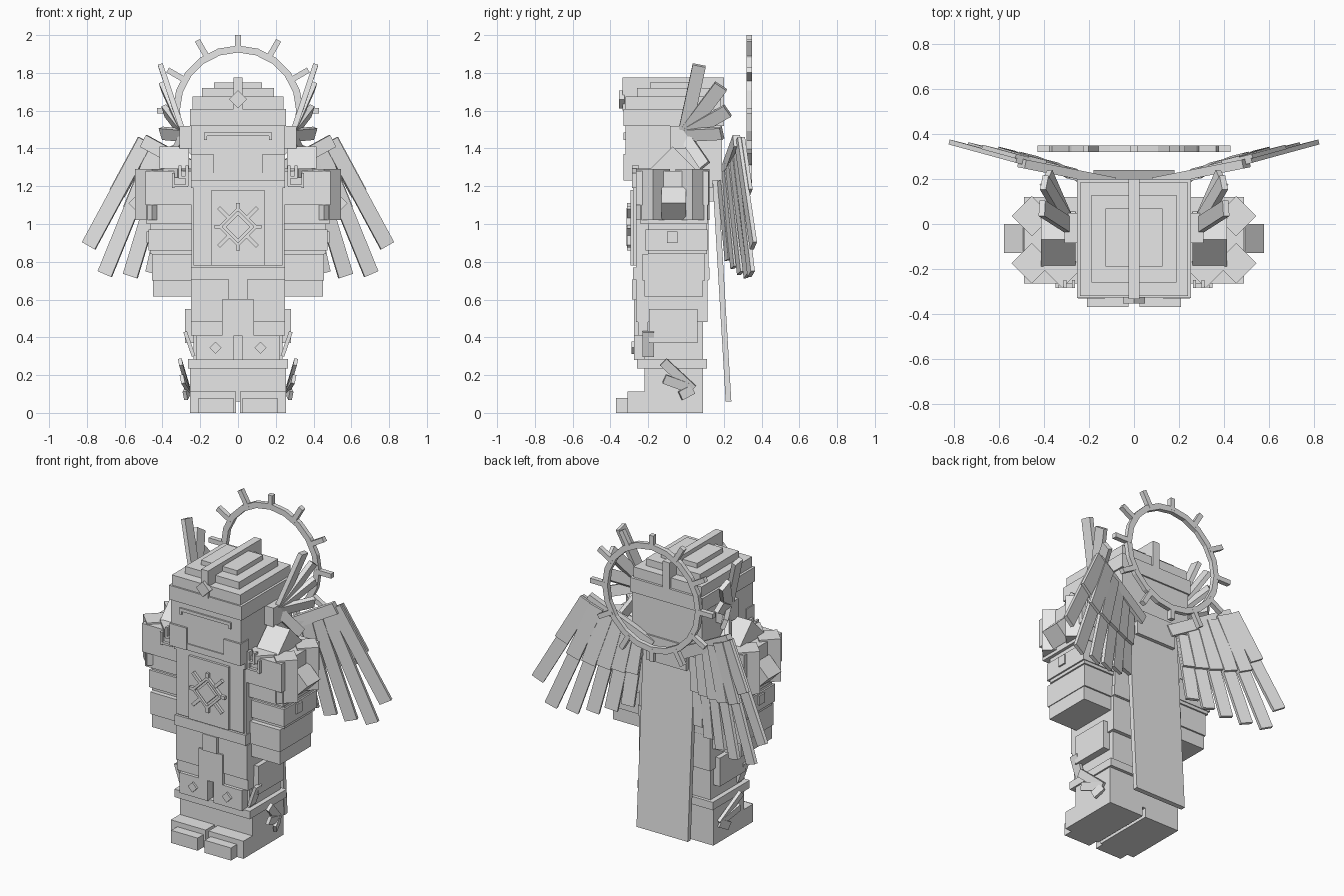
import bpy, bmesh, math
from mathutils import Matrix, Vector

if "Cube" in bpy.data.objects:
    bpy.data.objects.remove(bpy.data.objects["Cube"], do_unlink=True)

grey = bpy.data.materials.new("plain grey")
grey.use_nodes = True
GREY = (0.8, 0.8, 0.8, 1)
grey.diffuse_color = GREY
for node in grey.node_tree.nodes:
    if node.type == 'BSDF_PRINCIPLED':
        node.inputs["Base Color"].default_value = GREY


def finish(name, bm, mirror=False):
    bmesh.ops.recalc_face_normals(bm, faces=bm.faces[:])
    mesh = bpy.data.meshes.new(name)
    bm.to_mesh(mesh)
    bm.free()
    mesh.materials.append(grey)
    ob = bpy.data.objects.new(name, mesh)
    bpy.context.scene.collection.objects.link(ob)
    if mirror:
        ob.modifiers.new("mirror", 'MIRROR').use_mirror_merge = False
    return ob


def box(name, x, y, z, mirror=False):
    """Box from (min, max) pairs; a single x number means symmetric about the middle."""
    if not isinstance(x, tuple):
        x = (-x, x)
    bm = bmesh.new()
    mid = Vector([(a + b) / 2 for a, b in (x, y, z)])
    size = [b - a for a, b in (x, y, z)]
    bmesh.ops.create_cube(bm, size=1, matrix=Matrix.Translation(mid) @ Matrix.Diagonal((*size, 1)))
    return finish(name, bm, mirror)


def bar(name, a, b, width, thick, facing, mirror=False):
    """Flat bar from a to b whose broad side faces the given direction."""
    a, b = Vector(a), Vector(b)
    d = (b - a).normalized()
    w = d.cross(Vector(facing)).normalized()
    n = w.cross(d)
    frame = Matrix((w, n, d)).transposed().to_4x4()
    bm = bmesh.new()
    bmesh.ops.create_cube(bm, size=1, matrix=Matrix.Translation((a + b) / 2) @ frame
                          @ Matrix.Diagonal((width, thick, (b - a).length, 1)))
    return finish(name, bm, mirror)


def diamond(name, centre, r, depth, axis, mirror=False):
    """Four-sided prism with its points along the two other axes."""
    turn = {'X': Matrix.Rotation(math.pi / 2, 4, 'Y'),
            'Y': Matrix.Rotation(math.pi / 2, 4, 'X'), 'Z': Matrix()}[axis]
    bm = bmesh.new()
    bmesh.ops.create_cone(bm, cap_ends=True, segments=4, radius1=r, radius2=r, depth=depth,
                          matrix=Matrix.Translation(centre) @ turn)
    return finish(name, bm, mirror)


# Helmet with stepped crown
box("head", 0.245, (-0.32, 0.19), (1.23, 1.61))
box("brow_band", 0.255, (-0.33, 0.2), (1.52, 1.61))
box("crown_step_low", 0.24, (-0.32, 0.185), (1.61, 1.675))
box("crown_step_mid", 0.19, (-0.26, 0.13), (1.675, 1.72))
box("crown_step_top", 0.127, (-0.19, 0.07), (1.72, 1.75))
box("crest", 0.024, (-0.335, 0.2), (1.6, 1.775))
diamond("brow_gem", (0, -0.34, 1.66), 0.048, 0.03, 'Y')
box("visor_bar", 0.18, (-0.33, -0.3), (1.465, 1.485))
box("visor_end", (0.165, 0.18), (-0.33, -0.3), (1.445, 1.485), True)
box("cheek_guard", (0.13, 0.25), (-0.332, -0.25), (1.23, 1.37), True)
box("chin_guard", 0.13, (-0.327, -0.25), (1.23, 1.27))
box("ear_block", (0.24, 0.31), (-0.085, 0.05), (1.4, 1.52), True)

# Fanned head feathers
for tip, width in (((0.41, 0.07, 1.84), 0.07), ((0.4, 0.185, 1.73), 0.075),
                   ((0.385, 0.22, 1.6), 0.07), ((0.4, 0.19, 1.48), 0.065),
                   ((0.37, 0.1, 1.31), 0.06)):
    bar("head_feather", (0.285, -0.01, 1.47), tip, width, 0.028, (1, 0, -0.3), True)

# Torso
box("torso", 0.245, (-0.265, 0.12), (0.7, 1.25))
box("collar", 0.25, (-0.285, 0.14), (1.19, 1.235))
box("chest_plate", 0.235, (-0.28, -0.2), (0.78, 1.2))
box("chest_panel", 0.14, (-0.295, -0.2), (0.78, 1.18))
box("belt", 0.25, (-0.28, 0.125), (0.705, 0.77))

# Sun emblem
HUB = Vector((0, -0.3, 0.985))
diamond("sun_gem", HUB, 0.065, 0.03, 'Y')
for i in range(4):
    a, b = i * math.pi / 2, (i + 1) * math.pi / 2
    spot = lambda t, r: HUB + Vector((math.cos(t) * r, 0, math.sin(t) * r))
    bar("sun_frame", spot(a, 0.095), spot(b, 0.095), 0.015, 0.03, (0, 1, 0))
    bar("sun_ray", spot(a, 0.08), spot(a, 0.125), 0.02, 0.025, (0, 1, 0))
    bar("sun_ray", spot(a + math.pi / 4, 0.07), spot(a + math.pi / 4, 0.145), 0.02, 0.025, (0, 1, 0))

# Hips, legs and boots
box("hips", 0.25, (-0.265, 0.115), (0.48, 0.7))
box("legs", 0.235, (-0.22, 0.09), (0.06, 0.5))
box("leg", (0.01, 0.255), (-0.22, 0.09), (0, 0.25), True)
box("thigh_plate", (0.08, 0.25), (-0.255, -0.2), (0.41, 0.49), True)
box("tabard_clasp", 0.05, (-0.285, -0.2), (0.6, 0.705))
box("tabard", 0.085, (-0.275, -0.2), (0.41, 0.6))
box("outer_leg_plate", (0.22, 0.28), (-0.195, 0.06), (0.37, 0.55), True)
box("knee_plate", (0.02, 0.22), (-0.275, -0.2), (0.28, 0.41), True)
diamond("knee_gem", (0.12, -0.278, 0.345), 0.032, 0.02, 'Y', True)
bar("knee_flare", (0.235, -0.2, 0.3), (0.28, -0.2, 0.43), 0.06, 0.02, (1, 0, 0), True)
box("boot_cuff", 0.265, (-0.26, 0.11), (0.235, 0.285))
box("boot", (0.01, 0.255), (-0.31, 0), (0, 0.112), True)
box("toe_cap", (0.025, 0.21), (-0.37, -0.3), (0, 0.08), True)
for tip in ((0.305, -0.12, 0.27), (0.295, -0.115, 0.18), (0.28, -0.03, 0.09)):
    bar("ankle_feather", (0.262, 0.035, 0.125), tip, 0.05, 0.02, (1, 0, -0.2), True)

# Arms
box("hand", (0.25, 0.45), (-0.22, 0.09), (0.615, 0.73), True)
box("gauntlet", (0.24, 0.455), (-0.23, 0.1), (0.7, 0.84), True)
box("forearm", (0.24, 0.465), (-0.2, 0.11), (0.84, 1.0), True)
box("forearm_band", (0.24, 0.475), (-0.215, 0.115), (0.86, 0.97), True)
box("forearm_stud", (0.46, 0.485), (-0.1, -0.045), (0.9, 0.96), True)
box("upper_arm", (0.24, 0.485), (-0.24, 0.115), (1.0, 1.11), True)
box("pauldron", (0.24, 0.49), (-0.265, 0.12), (1.1, 1.28), True)

# Shoulder ornaments
diamond("shoulder_ridge", (0.338, -0.07, 1.285), 0.125, 0.155, 'X', True)
diamond("side_boss", (0.495, -0.065, 1.11), 0.085, 0.13, 'Y', True)
for y in (-0.175, 0.035):
    diamond("corner_stud", (0.455, y, 1.155), 0.09, 0.27, 'Z', True)
diamond("front_stud", (0.32, -0.195, 1.27), 0.09, 0.05, 'Z', True)
for x, low, high in ((0.262, 1.2, 1.31), (0.3, 1.24, 1.31), (0.335, 1.19, 1.27)):
    box("key_upright", (x, x + 0.015), (-0.285, -0.25), (low, high), True)
for z, end in ((1.195, 0.35), (1.24, 0.315)):
    box("key_bar", (0.265, end), (-0.283, -0.25), (z, z + 0.014), True)

# Wings: long flight feathers under a shorter covert row
feathers = (((0.49, 0.275, 1.44), (0.79, 0.357, 0.885)),
            ((0.43, 0.265, 1.41), (0.705, 0.345, 0.735)),
            ((0.375, 0.245, 1.37), (0.57, 0.325, 0.725)),
            ((0.32, 0.225, 1.33), (0.45, 0.29, 0.74)),
            ((0.26, 0.205, 1.28), (0.345, 0.255, 0.77)),
            ((0.21, 0.185, 1.23), (0.25, 0.225, 0.81)))
for top, tip in feathers:
    top, tip = Vector(top), Vector(tip)
    shift = Vector((0, 0.018, 0))
    bar("flight_feather", top, tip, 0.08, 0.022, (-0.25, 1, 0), True)
    bar("covert_feather", top + shift, top.lerp(tip, 0.5) + shift, 0.088, 0.02, (-0.25, 1, 0), True)
bar("wing_arm", (0.1, 0.19, 1.22), (0.5, 0.27, 1.44), 0.07, 0.04, (-0.2, 1, 0), True)
box("back_mount", 0.14, (0.1, 0.2), (1.12, 1.28))

# Cape
bar("cape", (0, 0.155, 1.24), (0, 0.225, 0.06), 0.36, 0.03, (0, 1, 0))

# Halo ring and spokes
SIDES, MID = 20, Vector((0, 0.335, 1.6))
bm = bmesh.new()
rings = []
for r, y in ((0.345, -0.014), (0.345, 0.014), (0.308, 0.014), (0.308, -0.014)):
    angles = [i * math.tau / SIDES for i in range(SIDES)]
    rings.append([bm.verts.new(MID + Vector((r * math.cos(t), y, r * math.sin(t)))) for t in angles])
for k in range(4):
    p, q = rings[k], rings[(k + 1) % 4]
    for i in range(SIDES):
        j = (i + 1) % SIDES
        bm.faces.new((p[i], p[j], q[j], q[i]))
finish("halo_ring", bm)
for i in range(12):
    t = i * math.tau / 12
    ray = Vector((math.cos(t), 0, math.sin(t)))
    reach = 0.4 if i % 6 == 3 else 0.43
    bar("halo_spoke", MID + ray * 0.32, MID + ray * reach, 0.03, 0.03, (0, 1, 0))
